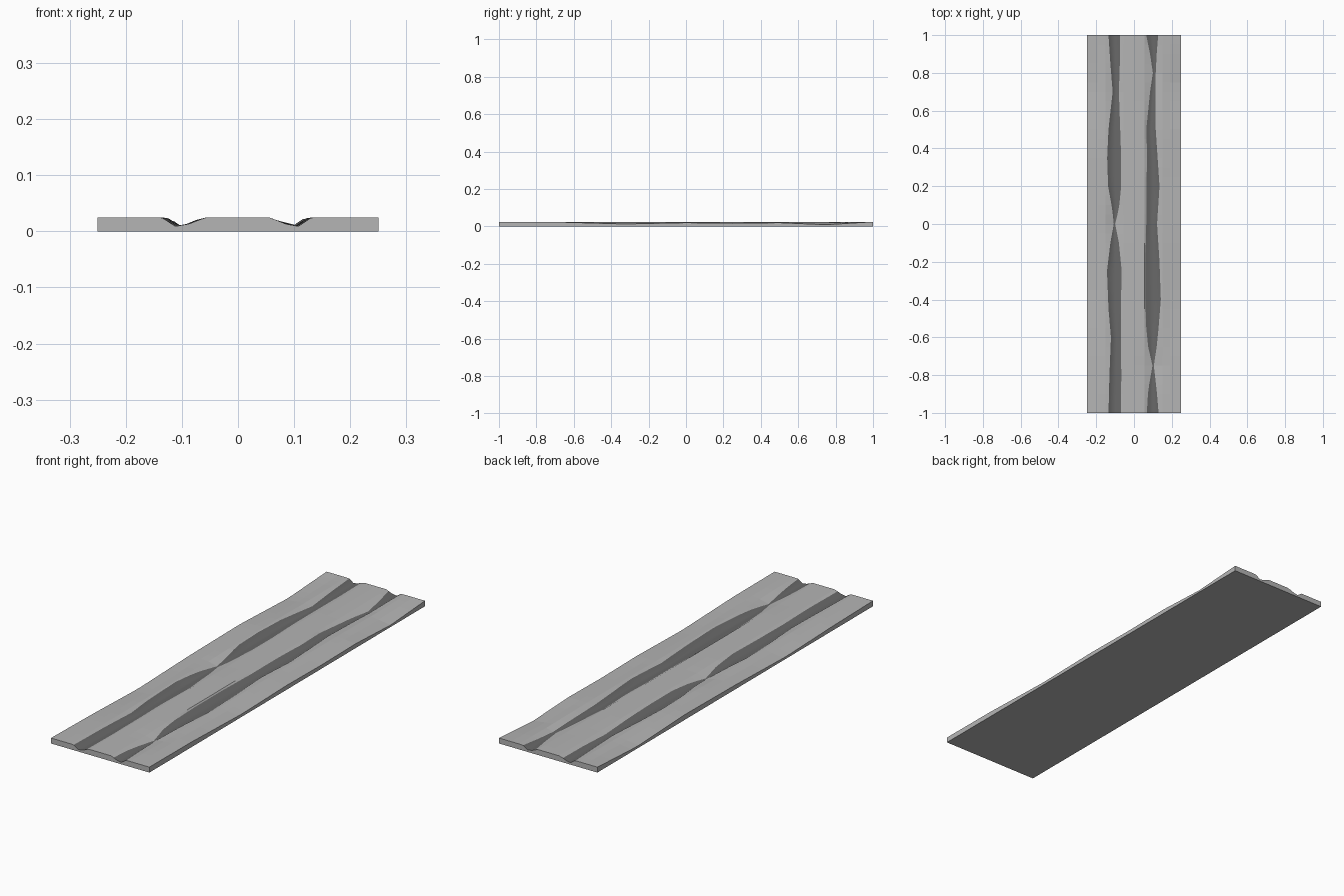
import bpy
import bmesh

default_cube = bpy.data.objects.get("Cube")
if default_cube:
    bpy.data.objects.remove(default_cube, do_unlink=True)


def make_material(name, value):
    material = bpy.data.materials.new(name)
    material.use_nodes = True
    colour = (value, value, value, 1.0)
    material.diffuse_color = colour
    material.node_tree.nodes["Principled BSDF"].inputs["Base Color"].default_value = colour
    return material


# Rut outlines in hundredths: position along the road, outer and inner distance from its centre
RIGHT_RUT = [(-100, 13.5, 7), (-80, 13, 6.7), (-60, 12.2, 7), (-45, 13.5, 7),
             (-25, 14.3, 6.5), (-10, 12.5, 8), (0, 10.7, 10), (8, 11.5, 8),
             (20, 13.7, 6.8), (35, 14.2, 6.8), (50, 13.5, 7.3), (70, 11.3, 8),
             (85, 12.5, 7.5), (100, 13.5, 7.5)]
LEFT_RUT = [(-100, 13, 6.8), (-88, 12, 7.5), (-75, 10.5, 9.8), (-65, 12, 7.5),
            (-55, 13, 6.5), (-40, 14.2, 6), (-20, 13.5, 6), (0, 12.2, 6.5),
            (20, 13.5, 6.5), (35, 12.5, 7), (50, 11.5, 6.5), (70, 11.5, 8.5),
            (80, 11.5, 10), (90, 12, 8.5), (100, 12.8, 6.5)]
# Heights of the two long edges, in thousandths
RIGHT_EDGE = [(-100, 25), (-70, 20), (-37, 10), (0, 20), (37, 24), (72, 10), (100, 25)]
LEFT_EDGE = [(-100, 25), (-70, 24), (-33, 13), (0, 20), (25, 17), (50, 20), (75, 9), (100, 25)]

TOP = 0.025
DEEP = 0.009


def sample(table, y):
    """Interpolate every column of a table at y."""
    for a, b in zip(table, table[1:]):
        if y <= b[0]:
            t = (y - a[0]) / (b[0] - a[0])
            return [p + (q - p) * t for p, q in zip(a[1:], b[1:])]
    return list(table[-1][1:])


def half_section(side, rut, edge, y):
    """Surface points from the long edge in to the middle strip."""
    outer, inner = [v / 100 for v in sample(rut, y)]
    rim = sample(edge, y)[0] / 1000
    width = outer - inner
    openness = min(1.0, width / 0.06)
    points = [
        (0.25, rim),
        (0.19, (rim + TOP) / 2),
        (0.15, 0.021 + 0.004 * openness),
        (outer, DEEP + 0.015 * openness),
        (outer - 0.36 * width, DEEP),
        (outer - 0.72 * width, DEEP + 0.004 * openness),
        (inner, DEEP + 0.011 * openness),
        (0.055, 0.022 + 0.003 * openness),
    ]
    return [(side * x, z) for x, z in points]


# Road slab: a ribbed top surface closed by straight sides and a flat base
bm = bmesh.new()
top, base = [], []
for y in range(-100, 101, 5):
    right = half_section(-1, RIGHT_RUT, RIGHT_EDGE, y)
    left = half_section(1, LEFT_RUT, LEFT_EDGE, y)
    section = right + [(0, TOP)] + left[::-1]
    top.append([bm.verts.new((x, y / 100, z)) for x, z in section])
    base.append([bm.verts.new((x, y / 100, 0)) for x, z in section])

columns = len(top[0]) - 1
rut_columns = {3, 4, 5, columns - 4, columns - 5, columns - 6}
for i in range(len(top) - 1):
    for j in range(columns):
        quad = (top[i][j], top[i][j + 1], top[i + 1][j + 1], top[i + 1][j])
        face = bm.faces.new(quad)
        face.material_index = int(j in rut_columns)
        face.smooth = j in rut_columns
        bm.faces.new([base[i][j], base[i + 1][j], base[i + 1][j + 1], base[i][j + 1]])
    for j in (0, columns):
        bm.faces.new((top[i][j], top[i + 1][j], base[i + 1][j], base[i][j]))
for i in (0, len(top) - 1):
    for j in range(columns):
        bm.faces.new((top[i][j], top[i][j + 1], base[i][j + 1], base[i][j]))
bmesh.ops.recalc_face_normals(bm, faces=bm.faces[:])

mesh = bpy.data.meshes.new("rutted_road")
bm.to_mesh(mesh)
bm.free()
mesh.materials.append(make_material("light grey ground", 0.46))
mesh.materials.append(make_material("dark grey rut", 0.14))
road = bpy.data.objects.new("rutted_road", mesh)
bpy.context.collection.objects.link(road)
